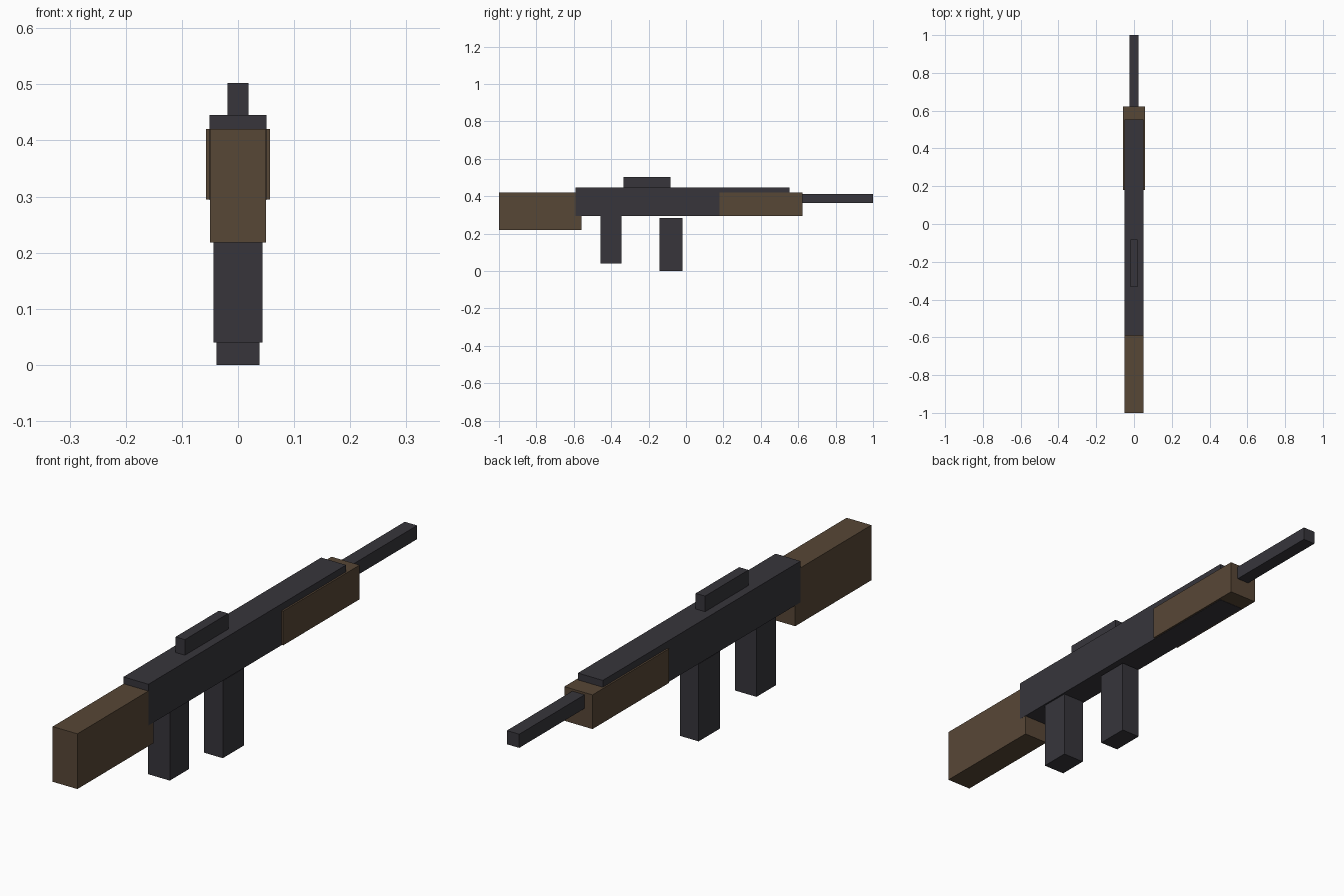
import bpy
from mathutils import Matrix, Vector

cube = bpy.data.objects.get("Cube")
if cube:
    bpy.data.objects.remove(cube, do_unlink=True)


def make_material(name, rgb):
    mat = bpy.data.materials.new(name)
    mat.use_nodes = True
    color = (*rgb, 1)
    mat.diffuse_color = color
    mat.node_tree.nodes["Principled BSDF"].inputs["Base Color"].default_value = color
    return mat


def box(name, half_width, y_range, z_range, mat):
    """Box centred on x = 0, given its half width and its y and z extents."""
    (y0, y1), (z0, z1) = y_range, z_range
    bpy.ops.mesh.primitive_cube_add(size=1)
    obj = bpy.context.object
    obj.name = name
    size = Vector((2 * half_width, y1 - y0, z1 - z0))
    centre = Vector((0, (y0 + y1) / 2, (z0 + z1) / 2))
    obj.data.transform(Matrix.Translation(centre) @ Matrix.Diagonal(size).to_4x4())
    obj.data.materials.append(mat)
    return obj


metal = make_material("dark metal", (0.038, 0.036, 0.044))
wood = make_material("brown wood", (0.097, 0.063, 0.037))

# Main body, with the sight block on top and the barrel at the far end
box("receiver", 0.0505, (-0.59, 0.553), (0.294, 0.445), metal)
box("sight", 0.019, (-0.334, -0.083), (0.44, 0.502), metal)
box("barrel", 0.025, (0.5, 1.0), (0.362, 0.412), metal)

# Wooden furniture
box("stock", 0.05, (-1.0, -0.56), (0.218, 0.42), wood)
box("handguard", 0.057, (0.18, 0.622), (0.295, 0.42), wood)

# Parts hanging below the body; the magazine stops just short of it
box("grip", 0.044, (-0.457, -0.345), (0.04, 0.3), metal)
box("magazine", 0.038, (-0.142, -0.019), (0.0, 0.283), metal)
